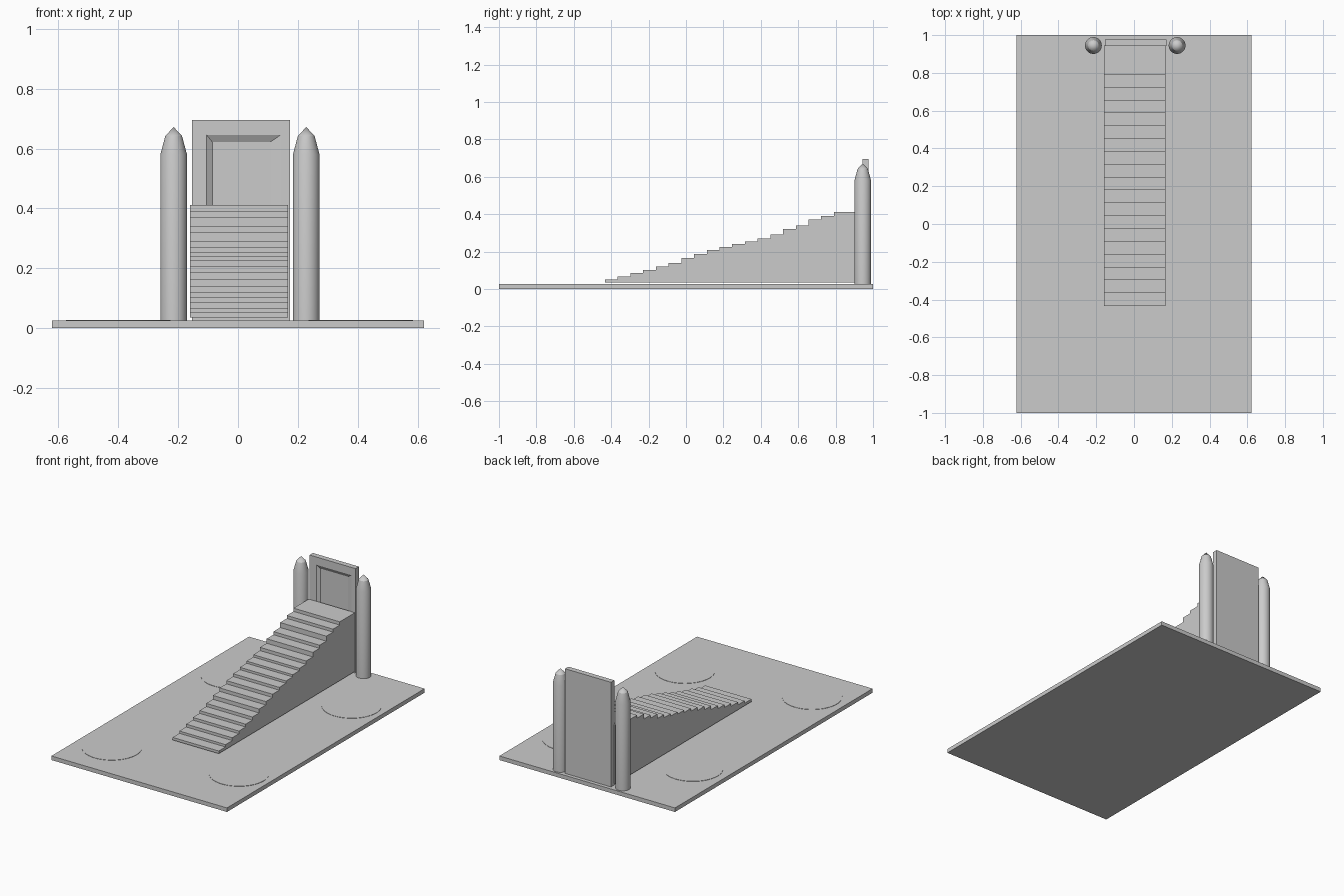
import bpy, bmesh, math

if "Cube" in bpy.data.objects:
    bpy.data.objects.remove(bpy.data.objects["Cube"])


def make(name, bm):
    bmesh.ops.recalc_face_normals(bm, faces=bm.faces)
    me = bpy.data.meshes.new(name)
    bm.to_mesh(me)
    bm.free()
    ob = bpy.data.objects.new(name, me)
    bpy.context.collection.objects.link(ob)
    return ob


def box(name, x0, x1, y0, y1, z0, z1):
    bm = bmesh.new()
    bmesh.ops.create_cube(bm, size=1)
    for v in bm.verts:
        v.co = (x1 if v.co.x > 0 else x0, y1 if v.co.y > 0 else y0, z1 if v.co.z > 0 else z0)
    return make(name, bm)


def lathe(name, profile, x, y, n=32):
    # profile is (radius, z) from bottom to top; radius 0 gives a tip
    bm = bmesh.new()
    rings = []
    for r, z in profile:
        if r == 0:
            rings.append([bm.verts.new((x, y, z))] * n)
        else:
            rings.append([bm.verts.new((x + r * math.cos(2 * math.pi * i / n),
                                        y + r * math.sin(2 * math.pi * i / n), z)) for i in range(n)])
    for a, b in zip(rings, rings[1:]):
        for i in range(n):
            j = (i + 1) % n
            bm.faces.new([a[i], a[j], b[i]] if b[i] is b[j] else [a[i], a[j], b[j], b[i]])
    bm.faces.new(rings[0][::-1])
    if profile[-1][0]:
        bm.faces.new(rings[-1])
    ob = make(name, bm)
    bpy.ops.object.select_all(action='DESELECT')
    ob.select_set(True)
    bpy.context.view_layer.objects.active = ob
    bpy.ops.object.shade_smooth_by_angle(angle=math.radians(20))
    return ob


# Ground slab
box("ground_slab", -0.622, 0.622, -1, 1, 0, 0.026)

# Barely raised round pads on the slab
for i, (x, y) in enumerate([(-0.4, -0.705), (0.41, -0.575), (-0.4, 0.5), (0.41, 0.565)]):
    lathe(f"round_pad_{i + 1}", [(0.175, 0.02), (0.175, 0.028)], x, y, 48)

# Staircase: stepped side profile extruded across x, ending in a landing
heights = [0.052, 0.067, 0.085, 0.102, 0.12, 0.14, 0.165, 0.187, 0.208, 0.226,
           0.241, 0.255, 0.27, 0.291, 0.32, 0.34, 0.372, 0.391, 0.412]
y_start, run = -0.433, 0.068
side = [(0.945, 0.035), (y_start, 0.035)]
for i, z in enumerate(heights):
    y = y_start + i * run
    side += [(y, z), (y + run if i < len(heights) - 1 else 0.945, z)]
bm = bmesh.new()
face = bm.faces.new([bm.verts.new((-0.16, y, z)) for y, z in side])
ext = bmesh.ops.extrude_face_region(bm, geom=[face])
for v in ext["geom"]:
    if isinstance(v, bmesh.types.BMVert):
        v.co.x = 0.167
make("staircase", bm)

# Door slab with a bevelled sunken panel in its front
bm = bmesh.new()


def ring(x0, x1, z0, z1, y):
    return [bm.verts.new((x, y, z)) for x, z in [(x0, z0), (x1, z0), (x1, z1), (x0, z1)]]


rings = [ring(-0.153, 0.173, 0.022, 0.696, 0.977),
         ring(-0.153, 0.173, 0.022, 0.696, 0.943),
         ring(-0.105, 0.143, 0.07, 0.646, 0.943),
         ring(-0.086, 0.108, 0.09, 0.622, 0.957)]
for a, b in zip(rings, rings[1:]):
    for i in range(4):
        j = (i + 1) % 4
        bm.faces.new([a[i], a[j], b[j], b[i]])
bm.faces.new(rings[0])
bm.faces.new(rings[-1])
make("door", bm)

# Pointed pillars either side of the door
for side_name, x in (("left", -0.215), ("right", 0.228)):
    lathe(f"{side_name}_pillar", [(0.0445, 0.022), (0.0445, 0.58), (0.028, 0.642), (0, 0.672)], x, 0.945)
